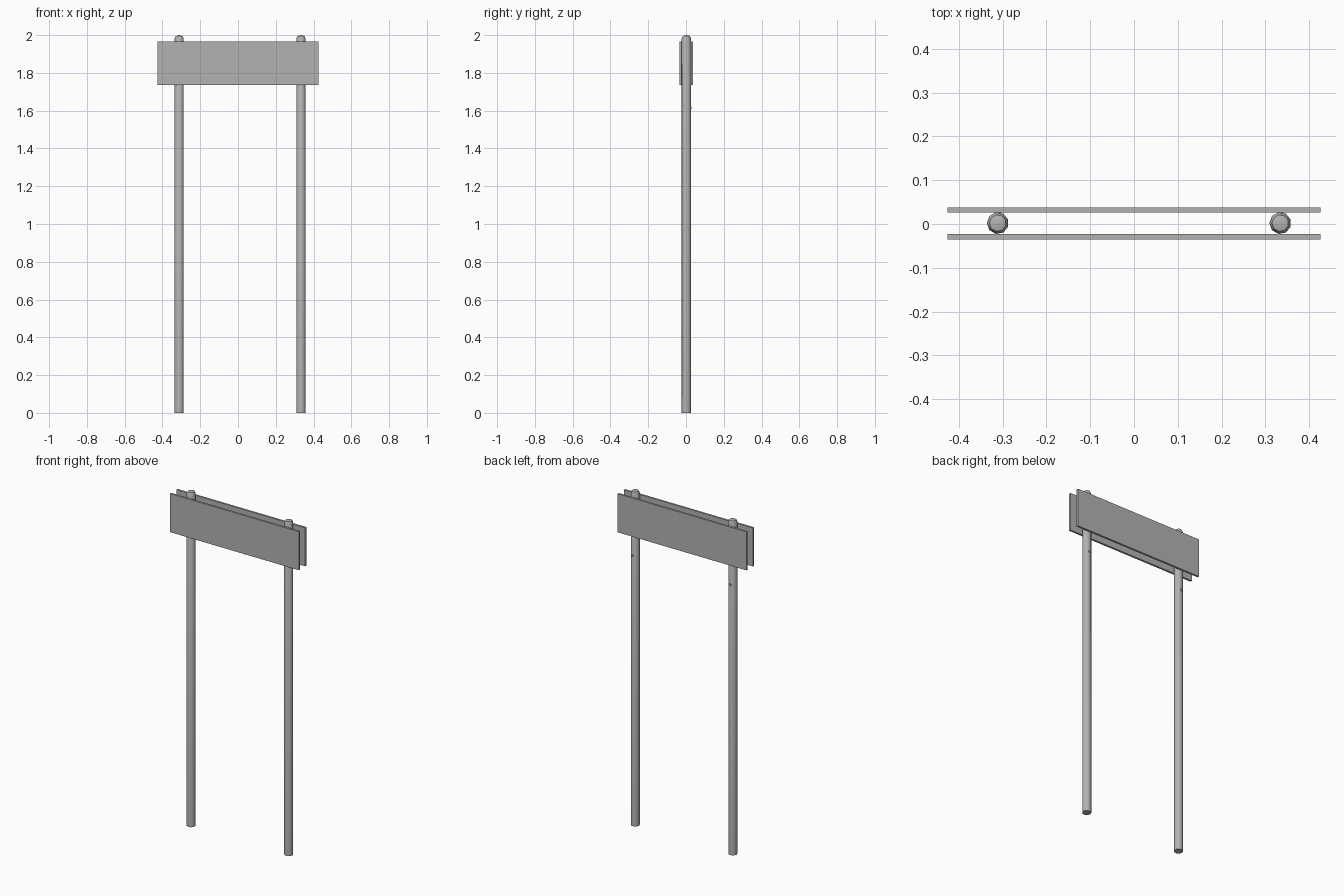
import bpy, bmesh
from math import radians, pi
from mathutils import Matrix

cube = bpy.data.objects.get("Cube")
if cube:
    bpy.data.objects.remove(cube, do_unlink=True)


def material(name, colour):
    mat = bpy.data.materials.new(name)
    mat.use_nodes = True
    mat.diffuse_color = colour
    mat.node_tree.nodes["Principled BSDF"].inputs["Base Color"].default_value = colour
    return mat


grey = material("sign grey", (0.45, 0.45, 0.45, 1))


def add_object(name, bm, smooth=False):
    bmesh.ops.recalc_face_normals(bm, faces=bm.faces[:])
    mesh = bpy.data.meshes.new(name)
    bm.to_mesh(mesh)
    bm.free()
    mesh.materials.append(grey)
    obj = bpy.data.objects.new(name, mesh)
    bpy.context.collection.objects.link(obj)
    if smooth:
        bpy.ops.object.select_all(action='DESELECT')
        obj.select_set(True)
        bpy.context.view_layer.objects.active = obj
        bpy.ops.object.shade_smooth_by_angle(angle=radians(50))
    return obj


def panel(name, y):
    bm = bmesh.new()
    bmesh.ops.create_cube(bm, size=1, matrix=Matrix.Translation((0, y, 1.85))
                          @ Matrix.Diagonal((0.852, 0.012, 0.23, 1)))
    add_object(name, bm)


# Lathe a few (radius, height) rings into a post with a low domed cap
def post(name, x, y, sides=9):
    bm = bmesh.new()
    rings = []
    for radius, z in ((0.025, 0), (0.025, 1.982), (0.019, 1.995)):
        ring = bmesh.ops.create_circle(
            bm, segments=sides, radius=radius,
            matrix=Matrix.Translation((x, y, z)) @ Matrix.Rotation(pi / 2, 4, 'Z'))
        rings.append(ring["verts"])
    for low, high in zip(rings, rings[1:]):
        for i in range(sides):
            j = (i + 1) % sides
            bm.faces.new((low[i], low[j], high[j], high[i]))
    bm.faces.new(rings[0])
    tip = bm.verts.new((x, y, 2))
    for i in range(sides):
        bm.faces.new((rings[-1][i], rings[-1][(i + 1) % sides], tip))
    add_object(name, bm, smooth=True)


# Small bolt head on the back of a post
def bolt(name, x):
    bm = bmesh.new()
    bmesh.ops.create_cone(bm, cap_ends=True, segments=8, radius1=0.007, radius2=0.007,
                          depth=0.012, matrix=Matrix.Translation((x, 0.024, 1.615))
                          @ Matrix.Rotation(pi / 2, 4, 'X'))
    add_object(name, bm, smooth=True)


panel("front_panel", -0.029)
panel("back_panel", 0.032)
for side, x in (("right", -0.311), ("left", 0.334)):
    post(side + "_post", x, 0.002)
    bolt(side + "_bolt", x)
